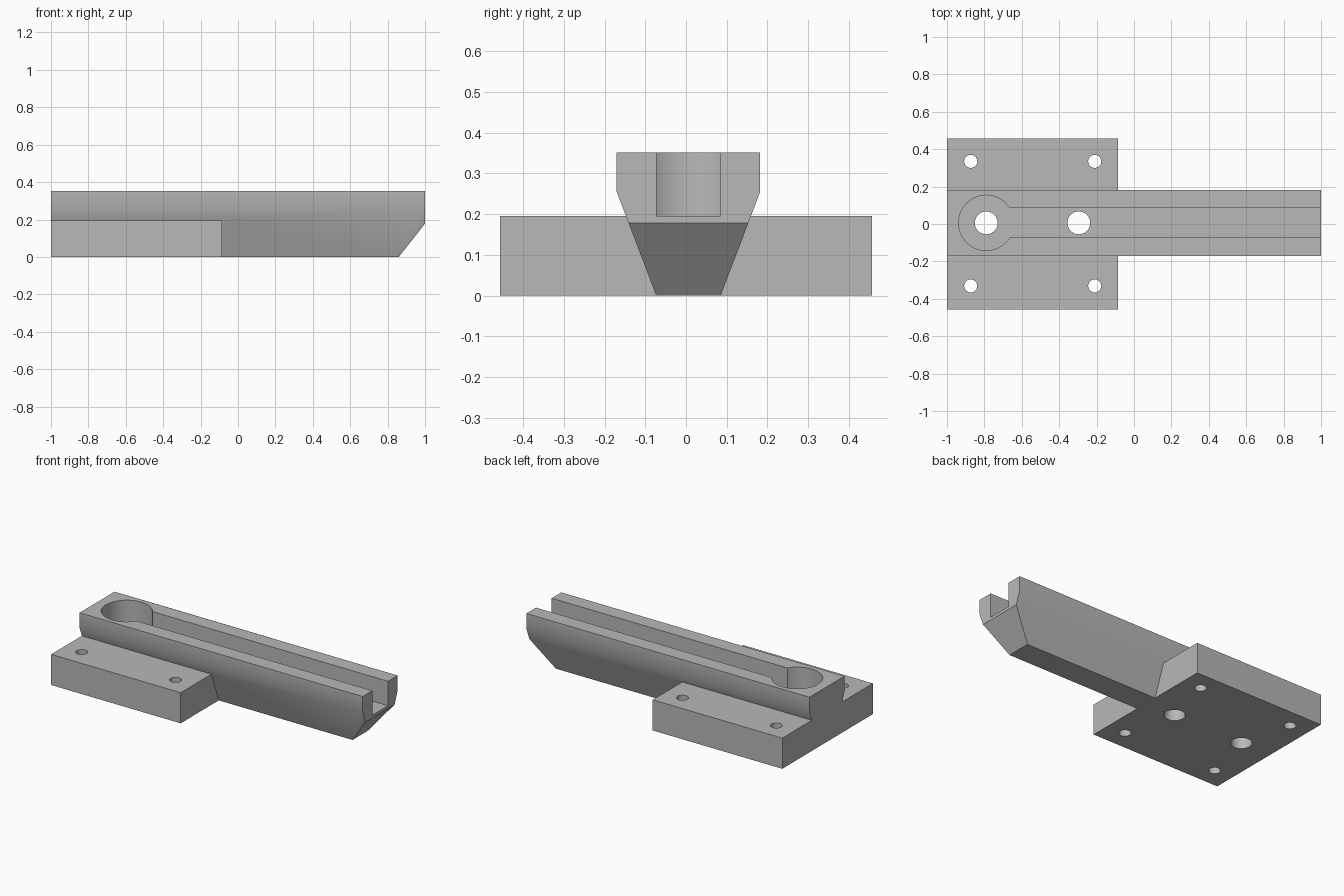
import bpy, bmesh, math

old = bpy.data.objects.get("Cube")
if old:
    bpy.data.objects.remove(old, do_unlink=True)

# Single flat grey
grey = bpy.data.materials.new("plain grey")
grey.use_nodes = True
COLOR = (0.48, 0.48, 0.48, 1)
grey.diffuse_color = COLOR
grey.node_tree.nodes["Principled BSDF"].inputs["Base Color"].default_value = COLOR

MID = 0.006      # rail centre line in y
FLOOR = 0.196    # slot floor and mounting plate height
TOP = 0.352


def prism(name, points, offset):
    """Extrude a closed polygon along an offset vector."""
    bm = bmesh.new()
    face = bm.faces.new([bm.verts.new(p) for p in points])
    ext = bmesh.ops.extrude_face_region(bm, geom=[face])
    verts = [g for g in ext["geom"] if isinstance(g, bmesh.types.BMVert)]
    bmesh.ops.translate(bm, verts=verts, vec=offset)
    bmesh.ops.recalc_face_normals(bm, faces=bm.faces)
    mesh = bpy.data.meshes.new(name)
    bm.to_mesh(mesh)
    bm.free()
    mesh.materials.append(grey)
    obj = bpy.data.objects.new(name, mesh)
    bpy.context.collection.objects.link(obj)
    return obj


def box(name, x0, x1, y0, y1, z0, z1):
    return prism(name, [(x0, y0, z0), (x1, y0, z0), (x1, y1, z0), (x0, y1, z0)],
                 (0, 0, z1 - z0))


def cylinder(name, x, y, radius, z0, z1, sides=64):
    ring = [(x + radius * math.cos(math.tau * i / sides),
             y + radius * math.sin(math.tau * i / sides), z0) for i in range(sides)]
    return prism(name, ring, (0, 0, z1 - z0))


def combine(target, other, operation):
    """Apply a boolean and discard the helper."""
    mod = target.modifiers.new(operation, 'BOOLEAN')
    mod.operation = operation
    mod.solver = 'EXACT'
    mod.object = other
    other.hide_render = True
    bpy.context.view_layer.objects.active = target
    bpy.ops.object.modifier_apply(modifier=mod.name)
    bpy.data.objects.remove(other, do_unlink=True)


# Rail with tapered flanks
half = [(0.079, 0), (0.176, 0.255), (0.176, TOP)]
section = [(-1, MID + w, z) for w, z in half]
section += [(-1, MID - w, z) for w, z in reversed(half)]
rail = prism("slotted_rail", section, (2, 0, 0))

# Sloped underside of the free end
combine(rail, prism("nose_cutter", [(0.86, -0.6, 0), (1, -0.6, 0.178),
                                    (1.1, -0.6, 0.305), (1.1, -0.6, -0.1),
                                    (0.781, -0.6, -0.1)], (0, 1.2, 0)), 'DIFFERENCE')

# Mounting plate
combine(rail, box("mounting_plate", -1, -0.085, -0.457, 0.457, 0, FLOOR), 'UNION')

# Open slot and round pocket
slot = box("slot_cutter", -0.79, 1.1, MID - 0.079, MID + 0.079, FLOOR, 0.5)
combine(slot, cylinder("pocket_cutter", -0.79, MID, 0.148, FLOOR, 0.5), 'UNION')
combine(rail, slot, 'DIFFERENCE')

# Centre holes and corner screw holes
for x in (-0.79, -0.295):
    combine(rail, cylinder("centre_hole", x, MID, 0.061, -0.1, 0.5, 48), 'DIFFERENCE')
for x in (-0.873, -0.21):
    for y in (-0.331, 0.335):
        combine(rail, cylinder("screw_hole", x, y, 0.035, -0.1, 0.5, 32), 'DIFFERENCE')

bpy.ops.object.select_all(action='DESELECT')
rail.select_set(True)
bpy.context.view_layer.objects.active = rail
bpy.ops.object.shade_smooth_by_angle(angle=math.radians(30))
